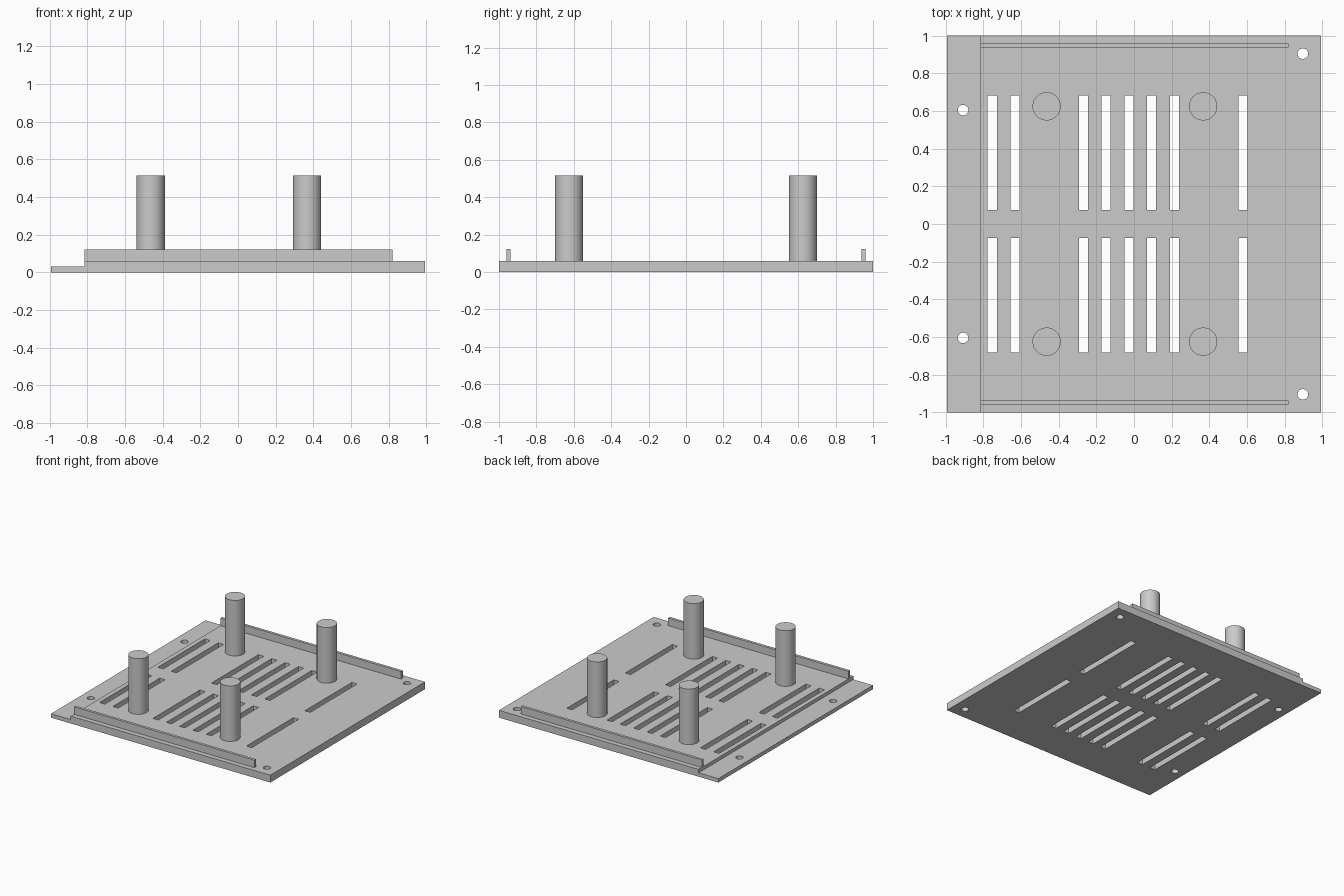
import bpy, bmesh, math
from mathutils import Matrix, Vector

default = bpy.data.objects.get("Cube")
if default:
    bpy.data.objects.remove(default, do_unlink=True)

# One plain grey for every part
grey = bpy.data.materials.new("plain_grey")
grey.use_nodes = True
colour = (0.6, 0.6, 0.6, 1)
grey.diffuse_color = colour
grey.node_tree.nodes["Principled BSDF"].inputs["Base Color"].default_value = colour

HALF_X = 0.993
STEP_X = -0.815
LIP_TOP, PLATE_TOP, RAIL_TOP, POST_TOP = 0.032, 0.06, 0.122, 0.515


def add_box(bm, low, high):
    low, high = Vector(low), Vector(high)
    matrix = Matrix.Translation((low + high) / 2) @ Matrix.Diagonal((*(high - low), 1))
    bmesh.ops.create_cube(bm, size=1, matrix=matrix)


def add_cylinder(bm, x, y, radius, bottom, top, sides):
    bmesh.ops.create_cone(bm, cap_ends=True, segments=sides, radius1=radius,
                          radius2=radius, depth=top - bottom,
                          matrix=Matrix.Translation((x, y, (bottom + top) / 2)))


def make_object(name, bm):
    bmesh.ops.recalc_face_normals(bm, faces=bm.faces)
    mesh = bpy.data.meshes.new(name)
    bm.to_mesh(mesh)
    bm.free()
    mesh.materials.append(grey)
    obj = bpy.data.objects.new(name, mesh)
    bpy.context.collection.objects.link(obj)
    return obj


def activate(obj):
    bpy.ops.object.select_all(action="DESELECT")
    obj.select_set(True)
    bpy.context.view_layer.objects.active = obj


# Base plate: stepped side profile extruded from front to back
bm = bmesh.new()
profile = [(-HALF_X, 0), (HALF_X, 0), (HALF_X, PLATE_TOP), (STEP_X, PLATE_TOP),
           (STEP_X, LIP_TOP), (-HALF_X, LIP_TOP)]
face = bm.faces.new([bm.verts.new((x, -1, z)) for x, z in profile])
extruded = bmesh.ops.extrude_face_region(bm, geom=[face])["geom"]
bmesh.ops.translate(bm, vec=(0, 2, 0),
                    verts=[v for v in extruded if isinstance(v, bmesh.types.BMVert)])
plate = make_object("base_plate", bm)

# Ventilation slots and screw holes, cut through the plate
bm = bmesh.new()
for side in (-1, 1):
    for step in (-6, -5, -2, -1, 0, 1, 2, 5):
        x = -0.027 + 0.121 * step
        near, far = sorted((side * 0.074, side * 0.682))
        add_box(bm, (x - 0.024, near, -0.1), (x + 0.024, far, 0.2))
    for x, y in ((-0.908, 0.605), (0.897, 0.905)):
        add_cylinder(bm, x, side * y, 0.028, -0.1, 0.2, 32)
cutter = make_object("opening_cutter", bm)
cutter.hide_render = True
cut = plate.modifiers.new("openings", "BOOLEAN")
cut.operation = "DIFFERENCE"
cut.solver = "EXACT"
cut.object = cutter
activate(plate)
bpy.ops.object.modifier_apply(modifier=cut.name)
bpy.data.objects.remove(cutter, do_unlink=True)
bpy.ops.object.shade_smooth_by_angle(angle=math.radians(30))

for label, side in (("front", -1), ("back", 1)):
    # Thin guide rail along the edge
    bm = bmesh.new()
    inner, outer = sorted((side * 0.938, side * 0.96))
    add_box(bm, (STEP_X, inner, PLATE_TOP), (0.82, outer, RAIL_TOP))
    make_object(label + "_rail", bm)

    # Pair of round posts
    for hand, x in (("right", -0.464), ("left", 0.367)):
        bm = bmesh.new()
        add_cylinder(bm, x, side * 0.625, 0.075, PLATE_TOP, POST_TOP, 64)
        activate(make_object(f"{label}_{hand}_post", bm))
        bpy.ops.object.shade_smooth_by_angle(angle=math.radians(30))
